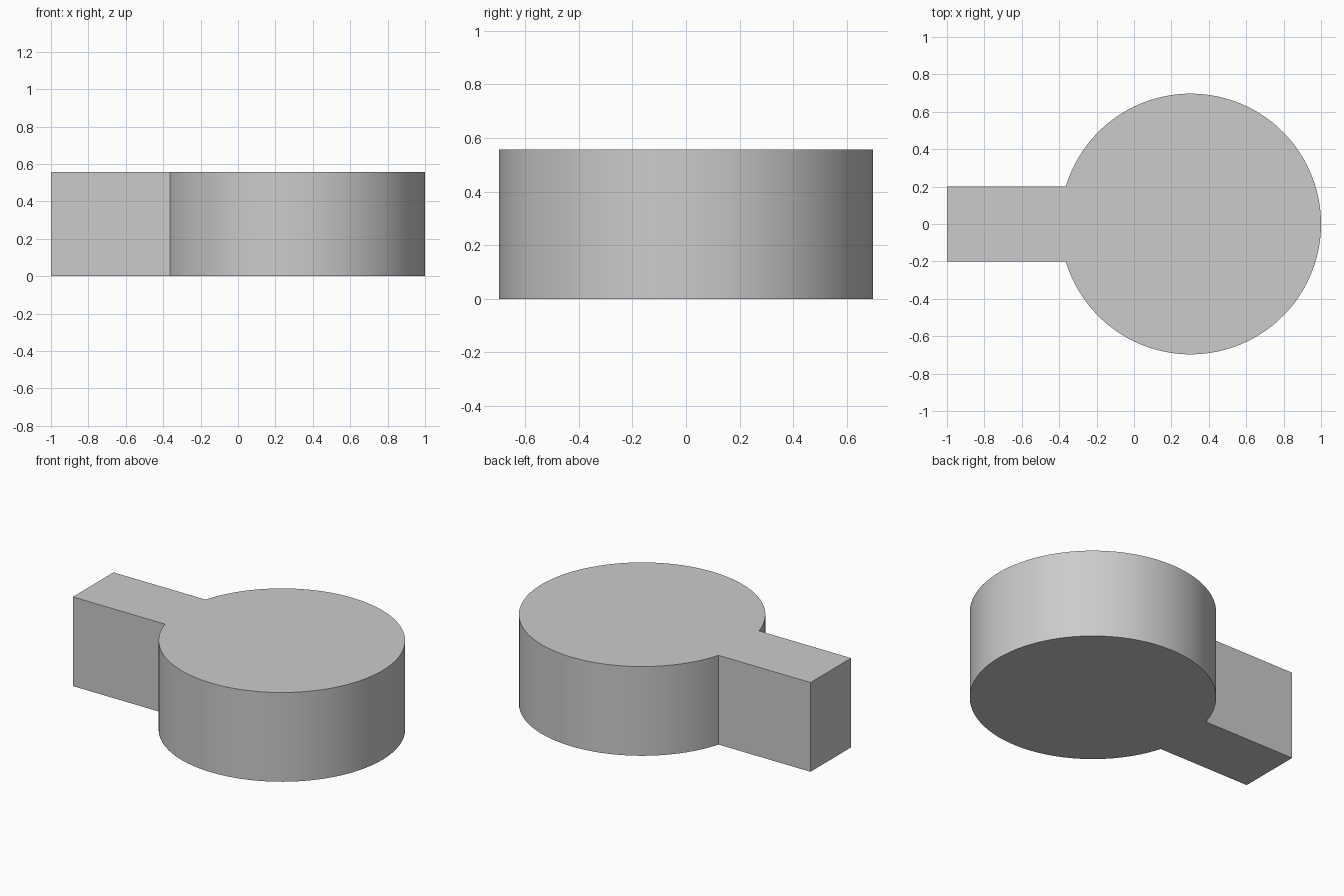
import bpy, bmesh, math

cube = bpy.data.objects.get("Cube")
if cube:
    bpy.data.objects.remove(cube, do_unlink=True)

RADIUS, HEIGHT = 0.697, 0.557
CENTRE_X = 1 - RADIUS
TAB_HALF = 0.2
SEGMENTS = 96

# Plain grey material
grey = bpy.data.materials.new("light_grey")
grey.use_nodes = True
colour = (0.6, 0.6, 0.6, 1)
grey.diffuse_color = colour
grey.node_tree.nodes["Principled BSDF"].inputs["Base Color"].default_value = colour

# Keyhole outline: round disc running into a straight tab
reach = math.pi - math.asin(TAB_HALF / RADIUS)
outline = [(-1, TAB_HALF), (-1, -TAB_HALF)]
for i in range(SEGMENTS + 1):
    a = -reach + 2 * reach * i / SEGMENTS
    outline.append((CENTRE_X + RADIUS * math.cos(a), RADIUS * math.sin(a)))

# Extrude the outline into a solid
bm = bmesh.new()
base = bm.faces.new([bm.verts.new((x, y, 0)) for x, y in outline])
top = bmesh.ops.extrude_face_region(bm, geom=[base], use_keep_orig=True)
raised = [v for v in top["geom"] if isinstance(v, bmesh.types.BMVert)]
bmesh.ops.translate(bm, verts=raised, vec=(0, 0, HEIGHT))
bmesh.ops.recalc_face_normals(bm, faces=bm.faces)
mesh = bpy.data.meshes.new("disc_with_tab")
bm.to_mesh(mesh)
bm.free()

# Round wall smooth, rims and tab corners sharp
mesh.materials.append(grey)
body = bpy.data.objects.new("disc_with_tab", mesh)
bpy.context.collection.objects.link(body)
bpy.context.view_layer.objects.active = body
body.select_set(True)
bpy.ops.object.shade_smooth_by_angle(angle=math.radians(30))
